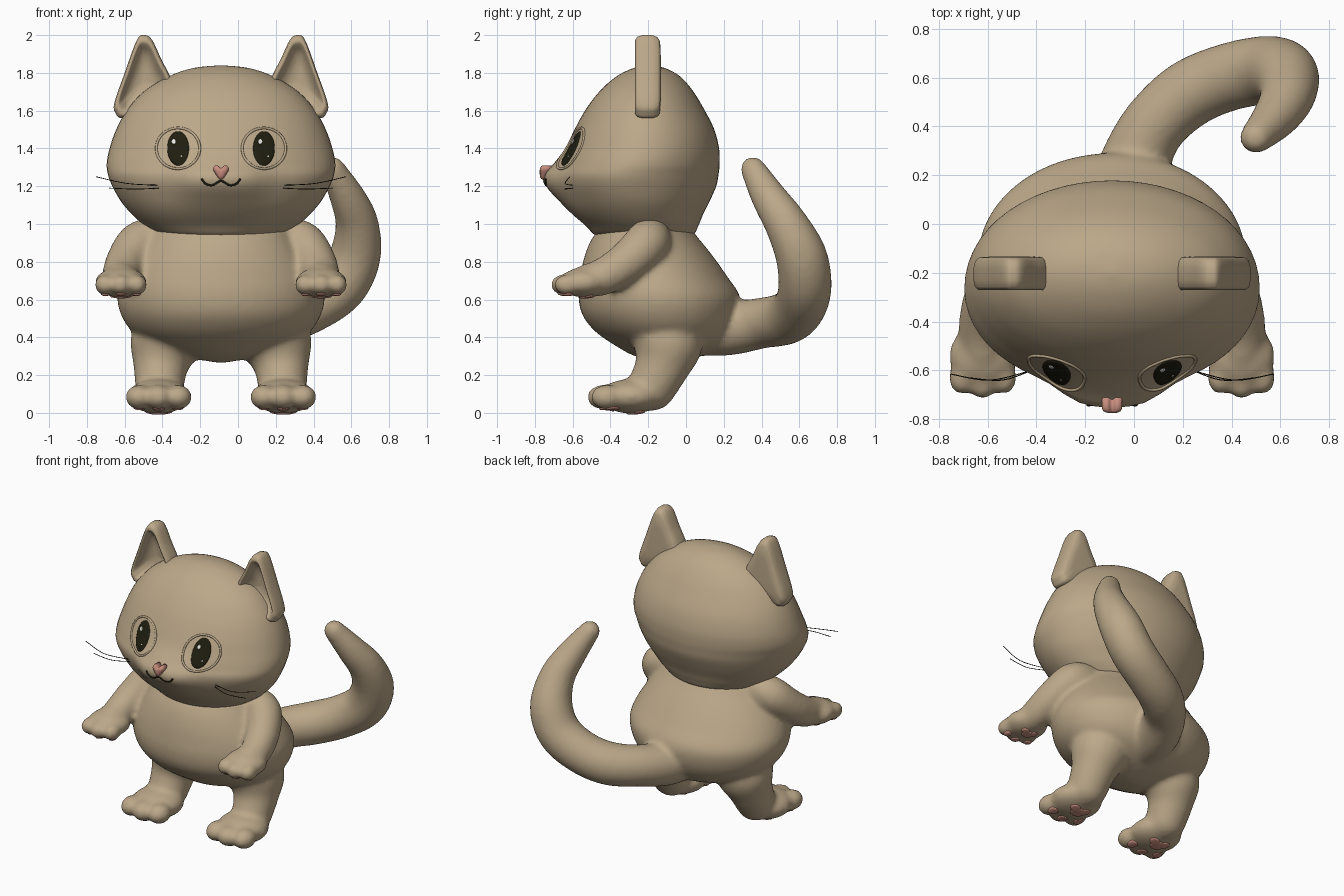
import bpy, bmesh
from math import sin, cos, pi, exp
from mathutils import Vector, Matrix
from mathutils.bvhtree import BVHTree

AXIS = -.09          # the symmetry plane of the figure; the tail swings out to +x
SIDES = (-1, 1)

cube = bpy.data.objects.get("Cube")
if cube:
    bpy.data.objects.remove(cube)


def material(name, rgb):
    mat = bpy.data.materials.new(name)
    mat.use_nodes = True
    mat.diffuse_color = (*rgb, 1)
    bsdf = next(n for n in mat.node_tree.nodes if n.type == 'BSDF_PRINCIPLED')
    bsdf.inputs["Base Color"].default_value = (*rgb, 1)
    bsdf.inputs["Roughness"].default_value = .8
    return mat


FUR = material("tan fur", (.50, .39, .25))
DARK = material("dark olive", (.014, .013, .005))
PINK = material("soft pink", (.58, .27, .21))
WHITE = material("white glint", (.85, .85, .8))


def spline(rows, steps, closed=False):
    """Smooth curve through rows of numbers of any width."""
    n, out = len(rows), []
    for i in range(n if closed else n - 1):
        quad = [rows[k % n] if closed else rows[min(max(k, 0), n - 1)]
                for k in range(i - 1, i + 3)]
        for t in (s / steps for s in range(steps)):
            out.append([.5 * (2 * b + (c - a) * t + (2 * a - 5 * b + 4 * c - d) * t * t
                              + (3 * b - a - 3 * c + d) * t ** 3)
                        for a, b, c, d in zip(*quad)])
    return out if closed else out + [rows[-1]]


def loft(bm, rings, cap_start=True):
    loops = [[bm.verts.new(p) for p in ring] for ring in rings]
    for low, high in zip(loops, loops[1:]):
        for i in range(len(low)):
            bm.faces.new((low[i - 1], low[i], high[i], high[i - 1]))
    bm.faces.new(loops[-1])
    if cap_start:
        bm.faces.new(loops[0])


def stack(bm, rows, muzzle=0, segments=56):
    """Stacked oval sections: height, half width, front y, back y."""
    rings = []
    for z, w, front, back in spline(rows, 4):
        mid, depth = (front + back) / 2, (back - front) / 2
        bump = muzzle * exp(-((z - 1.23) / .12) ** 2)
        ring = []
        for k in range(segments):
            a = 2 * pi * k / segments
            x, s = w * cos(a), sin(a)
            y = mid - depth * s
            if s > 0:
                y = mid - (depth - bump) * s - bump * exp(-(x / .22) ** 4)
            ring.append((x, y, z))
        rings.append(ring)
    loft(bm, rings)


def tube(bm, rows, steps=5, segments=20):
    """Round-ended tube through rows of x, y, z, radius."""
    pts = [(Vector(p[:3]), p[3]) for p in spline(rows, steps)]
    dirs = [(pts[min(i + 1, len(pts) - 1)][0] - pts[max(i - 1, 0)][0]).normalized()
            for i in range(len(pts))]
    bends = [k * pi / 10 for k in (4.8, 4, 3, 2, 1)]
    start, end = pts[0], pts[-1]
    path = [(start[0] - dirs[0] * start[1] * sin(a), start[1] * cos(a), dirs[0]) for a in bends]
    path += [(p, r, d) for (p, r), d in zip(pts, dirs)]
    path += [(end[0] + dirs[-1] * end[1] * sin(a), end[1] * cos(a), dirs[-1])
             for a in reversed(bends)]
    side, last, rings = dirs[0].orthogonal().normalized(), dirs[0], []
    for p, r, d in path:
        side = last.rotation_difference(d) @ side
        last, up = d, d.cross(side)
        rings.append([p + r * (side * cos(a) + up * sin(a))
                      for a in (2 * pi * k / segments for k in range(segments))])
    loft(bm, rings)


def ball(bm, centre, radii):
    bmesh.ops.create_uvsphere(bm, u_segments=24, v_segments=16, radius=1,
                              matrix=Matrix.Translation(centre) @ Matrix.Diagonal((*radii, 1)))


def slab(bm, outline, centre, rings, side=1):
    """Outline in x and z, carried along y through rings of (y, scale)."""
    cx, cz = centre
    loft(bm, [[(side * (cx + x * s), y, cz + z * s) for x, z in outline] for y, s in rings])


def patch(bm, place, centre, radii, lift):
    """Thin oval plate that follows the surface below it."""
    rings = []
    for r, h in ((1, -.003), (.97, .6 * lift), (.85, lift), (.6, lift), (.3, lift), (.03, lift)):
        rings.append([place(centre[0] + radii[0] * r * cos(a), centre[1] + radii[1] * r * sin(a), h)
                      for a in (2 * pi * k / 32 for k in range(32))])
    loft(bm, rings, cap_start=False)


def finish(name, bm, mat):
    bmesh.ops.recalc_face_normals(bm, faces=bm.faces)
    mesh = bpy.data.meshes.new(name)
    bm.to_mesh(mesh)
    bm.free()
    mesh.shade_smooth()
    mesh.materials.append(mat)
    obj = bpy.data.objects.new(name, mesh)
    obj.location.x = AXIS
    bpy.context.collection.objects.link(obj)
    return obj


# Body: torso, limbs and tail, fused and softened into one skin
bm = bmesh.new()
stack(bm, [(.265, .02, -.12, -.08), (.30, .20, -.27, .08), (.36, .36, -.38, .19),
           (.43, .47, -.48, .25), (.52, .53, -.55, .285), (.62, .55, -.57, .285),
           (.72, .52, -.56, .22), (.82, .46, -.54, .15), (.92, .39, -.50, .07),
           (1.0, .33, -.43, 0), (1.05, .1, -.3, -.1)])
for s in SIDES:
    # arm and hand
    tube(bm, [(s * .33, -.19, .93, .11), (s * .43, -.21, .895, .12), (s * .50, -.31, .80, .11),
              (s * .53, -.43, .725, .10), (s * .53, -.52, .70, .09)])
    ball(bm, (s * .53, -.54, .69), (.14, .13, .08))
    # leg and foot
    tube(bm, [(s * .27, -.1, .45, .17), (s * .30, -.1, .35, .185), (s * .32, -.13, .24, .145),
              (s * .325, -.18, .14, .13)])
    ball(bm, (s * .33, -.29, .088), (.17, .17, .092))
    # three toes on each paw
    for t in (-1, 0, 1):
        ahead = .02 * (1 - abs(t))
        ball(bm, (s * .53 + t * .085, -.63 - ahead, .678), (.056, .07, .056))
        ball(bm, (s * .33 + t * .105, -.42 - ahead, .083), (.072, .085, .066))
tube(bm, [(.06, .1, .45, .15), (.09, .24, .45, .145), (.17, .4, .475, .135), (.31, .53, .50, .14),
          (.47, .60, .56, .14), (.63, .63, .67, .142), (.71, .61, .83, .137), (.72, .53, 1.0, .115),
          (.67, .44, 1.14, .095), (.59, .355, 1.29, .068)])
body = finish("body", bm, FUR)
remesh = body.modifiers.new("fuse", 'REMESH')
remesh.mode = 'VOXEL'
remesh.voxel_size = .016
remesh.use_smooth_shade = True
soften = body.modifiers.new("soften", 'SMOOTH')
soften.factor = .5
soften.iterations = 12

# Head with a soft muzzle
bm = bmesh.new()
stack(bm, [(.92, .15, -.40, -.1), (.94, .31, -.48, .03), (.99, .40, -.53, .065),
           (1.05, .47, -.60, .09), (1.12, .53, -.67, .125), (1.2, .575, -.74, .16),
           (1.26, .598, -.748, .172), (1.32, .605, -.70, .178), (1.4, .59, -.64, .175),
           (1.5, .555, -.59, .15), (1.6, .50, -.535, .10), (1.7, .41, -.46, .04),
           (1.78, .28, -.37, -.03), (1.825, .15, -.28, -.11), (1.84, .01, -.21, -.19)], muzzle=.07)
head = finish("head", bm, FUR)

# Ears: rounded triangles with a hollow front
EAR = (.41, 1.76)
corners = [(.405, 2.0), (.445, 1.975), (.51, 1.8), (.565, 1.64), (.557, 1.585), (.52, 1.56),
           (.4, 1.6), (.25, 1.68), (.265, 1.77), (.315, 1.87), (.365, 1.975)]
outline = [(x - EAR[0], z - EAR[1]) for x, z in spline(corners, 5, closed=True)]
bm = bmesh.new()
for s in SIDES:
    slab(bm, outline, EAR, [(-.133, .5), (-.137, .85), (-.15, .95), (-.18, 1), (-.23, 1),
                            (-.258, .96), (-.27, .88), (-.262, .8), (-.235, .72), (-.205, .55),
                            (-.19, .3), (-.187, .05)], s)
finish("ears", bm, FUR)

# Surfaces to lay the small details on
bpy.context.view_layer.update()
graph = bpy.context.evaluated_depsgraph_get()
head_tree = BVHTree.FromObject(head, graph)
body_tree = BVHTree.FromObject(body, graph)


def on_face(x, z, lift):
    hit, normal = head_tree.ray_cast(Vector((x, -2, z)), Vector((0, 1, 0)))[:2]
    return hit + Vector((0, -lift, 0)) if normal.y > 0 else hit + normal * lift


def under(start):
    def place(x, y, lift):
        hit = body_tree.ray_cast(Vector((x, y, start)), Vector((0, 0, 1)))[0]
        return (hit or Vector((x, y, start + .22))) - Vector((0, 0, lift))
    return place


# Eyes: raised rim, pupil and glints
rims, pupils, glints = bmesh.new(), bmesh.new(), bmesh.new()
for s in SIDES:
    cx, cz = s * .227, 1.4
    loop = [on_face(cx + .115 * cos(a), cz + .108 * sin(a), .001)
            for a in (2 * pi * k / 40 for k in range(41))]
    tube(rims, [(*p, .007) for p in loop], steps=1, segments=8)
    patch(pupils, on_face, (cx, cz), (.058, .092), .006)
    patch(glints, on_face, (cx - .021, cz + .034), (.012, .014), .009)
    patch(glints, on_face, (cx + .02, cz - .045), (.005, .005), .009)
finish("eye_rims", rims, FUR)
finish("pupils", pupils, DARK)
finish("eye_glints", glints, WHITE)

# Heart-shaped nose
half = [(.02, .036), (.04, .025), (.035, 0)]
heart = [(0, .022)] + half + [(0, -.042)] + [(-x, z) for x, z in reversed(half)]
bm = bmesh.new()
slab(bm, spline(heart, 5, closed=True), (0, 1.275),
     [(-.71, 1), (-.755, 1), (-.766, .88), (-.773, .6), (-.775, .1)])
finish("nose", bm, PINK)

# Mouth
bm = bmesh.new()
smile = spline([(-.1, 1.236), (-.08, 1.213), (-.045, 1.206), (0, 1.228),
                (.045, 1.206), (.08, 1.213), (.1, 1.236)], 5)
tube(bm, [(*on_face(x, z, .001), .0055) for x, z in smile], steps=1, segments=8)
finish("mouth", bm, DARK)

# Whiskers
bm = bmesh.new()
for s in SIDES:
    for hairs in ([(.33, -.60, 1.205), (.5, -.64, 1.215), (.66, -.615, 1.25)],
                  [(.33, -.60, 1.19), (.45, -.64, 1.185), (.59, -.63, 1.19)]):
        tube(bm, [(s * x, y, z, .0022) for x, y, z in hairs], segments=6)
finish("whiskers", bm, DARK)

# Paw pads on soles and palms
bm = bmesh.new()
for s in SIDES:
    for cx, cy, start, size in ((.33, -.27, -.5, 1), (.53, -.53, .42, .8)):
        place = under(start)
        for dx, dy, rx, ry in ((0, 0, .05, .045), (-.04, .025, .035, .03), (.04, .025, .035, .03),
                               (-.105, -.12, .03, .036), (0, -.15, .032, .04),
                               (.105, -.12, .03, .036)):
            patch(bm, place, (s * cx + dx * size, cy + dy * size), (rx * size, ry * size), .007)
finish("paw_pads", bm, PINK)
